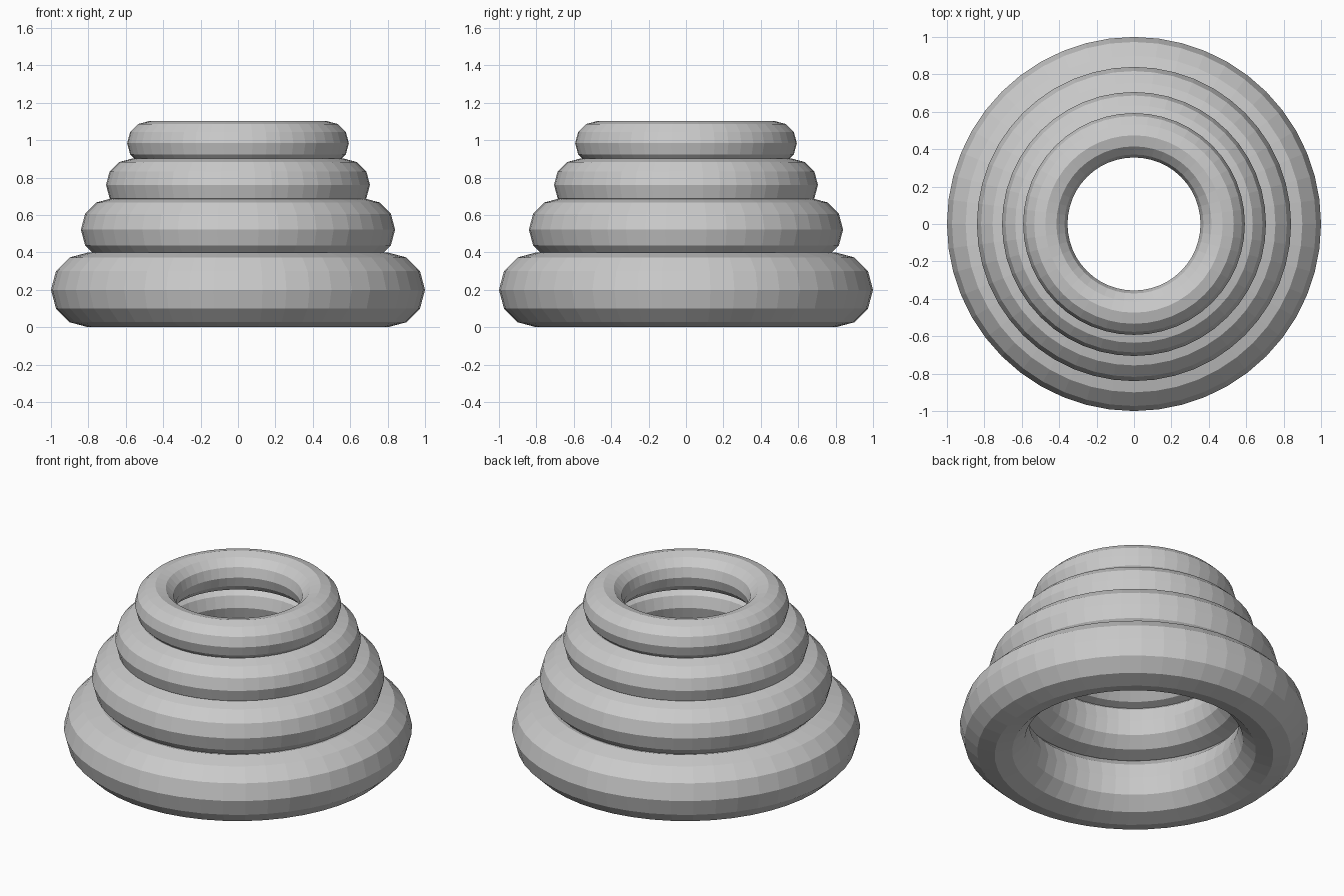
import bpy

if "Cube" in bpy.data.objects:
    bpy.data.objects.remove(bpy.data.objects["Cube"])

# Four stacked rings, each a scaled-down copy of the one below
centre_heights = [0.20, 0.522, 0.761, 0.984]
names = ["bottom_ring", "lower_ring", "upper_ring", "top_ring"]

for i, (name, z) in enumerate(zip(names, centre_heights)):
    s = 0.84 ** i
    bpy.ops.mesh.primitive_torus_add(
        major_segments=48, minor_segments=12,
        major_radius=0.8 * s, minor_radius=0.2 * s,
        location=(0, 0, z))
    bpy.context.object.name = name
